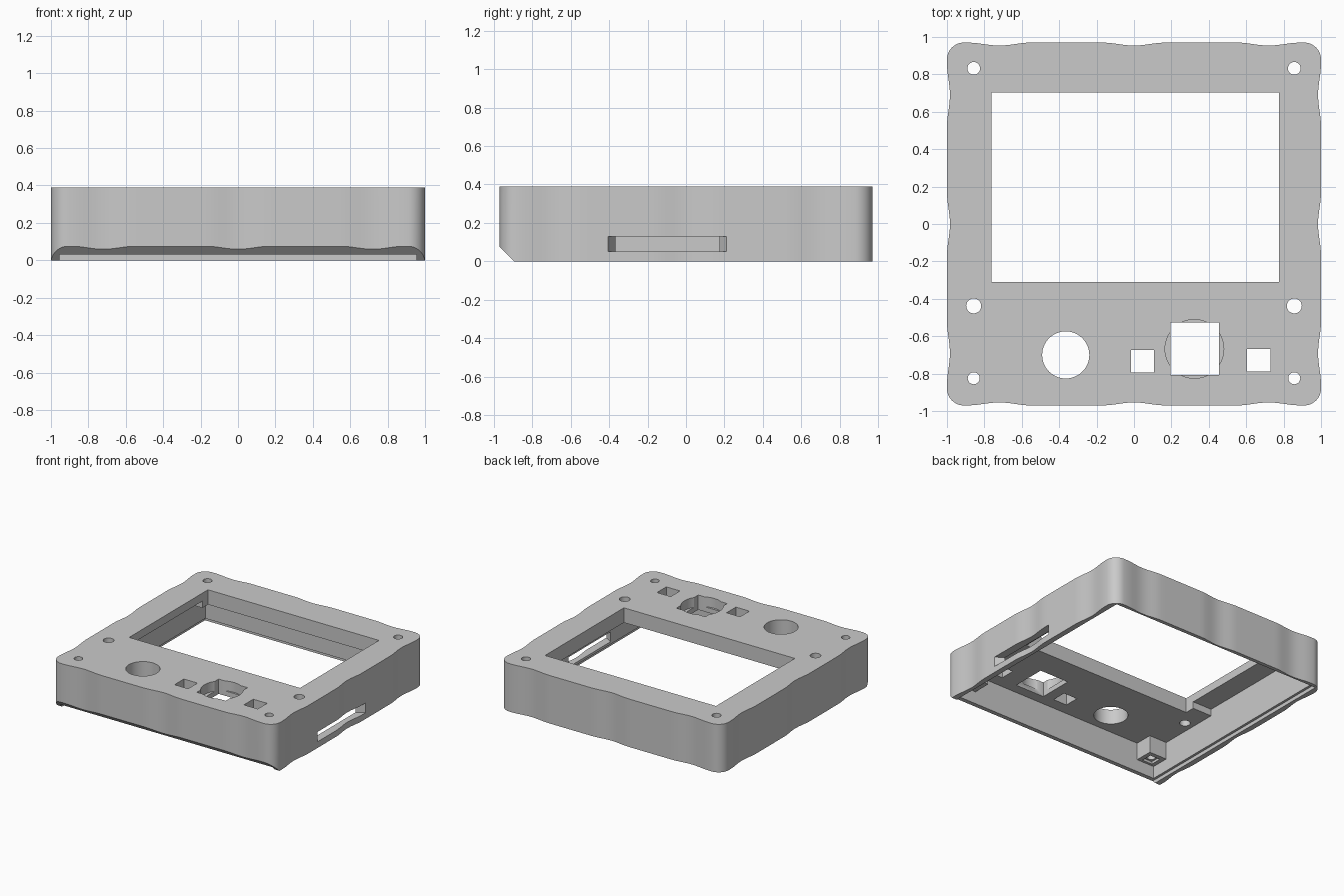
import bpy, bmesh, math

cube = bpy.data.objects.get("Cube")
if cube:
    bpy.data.objects.remove(cube, do_unlink=True)

grey = bpy.data.materials.new("plain grey")
grey.use_nodes = True
COLOUR = (0.59, 0.59, 0.59, 1)
grey.diffuse_color = COLOUR
grey.node_tree.nodes["Principled BSDF"].inputs["Base Color"].default_value = COLOUR

HX, HY, H = 1.0, 0.97, 0.39


def prism(name, pts, lo, hi, axis="z"):
    """Extrude an (x, y) outline along z, or a (y, z) outline along x."""
    place = (lambda p, t: (p[0], p[1], t)) if axis == "z" else (lambda p, t: (t, p[0], p[1]))
    bm = bmesh.new()
    a = [bm.verts.new(place(p, lo)) for p in pts]
    b = [bm.verts.new(place(p, hi)) for p in pts]
    bm.faces.new(a)
    bm.faces.new(b)
    for i in range(len(pts)):
        j = (i + 1) % len(pts)
        bm.faces.new((a[i], a[j], b[j], b[i]))
    bmesh.ops.recalc_face_normals(bm, faces=bm.faces)
    mesh = bpy.data.meshes.new(name)
    bm.to_mesh(mesh)
    bm.free()
    mesh.materials.append(grey)
    ob = bpy.data.objects.new(name, mesh)
    bpy.context.collection.objects.link(ob)
    return ob


def rect(x0, x1, y0, y1):
    return [(x0, y0), (x1, y0), (x1, y1), (x0, y1)]


def circle(x, y, r, n=40):
    return [(x + r * math.cos(2 * math.pi * i / n), y + r * math.sin(2 * math.pi * i / n)) for i in range(n)]


def combine(ob, tool, operation):
    """Apply a boolean and throw the tool away."""
    tool.hide_render = True
    mod = ob.modifiers.new("combine", "BOOLEAN")
    mod.operation = operation
    mod.solver = "EXACT"
    mod.object = tool
    bpy.context.view_layer.objects.active = ob
    bpy.ops.object.modifier_apply(modifier=mod.name)
    bpy.data.objects.remove(tool, do_unlink=True)


def cut(pts, lo, hi, axis="z"):
    combine(body, prism("cutter", pts, lo, hi, axis), "DIFFERENCE")


def dip(t, spread):
    """Depth of the shallow scallops along one side."""
    for c in (-spread, 0, spread):
        d = abs(t - c) / 0.17
        if d < 1:
            return 0.016 * (0.5 + 0.5 * math.cos(math.pi * d))
    return 0


def wavy_outline(r=0.09, n=60):
    pts = []
    sides = ((HX, HY, 0, 0.69), (HY, HX, 90, 0.72), (HX, HY, 180, 0.69), (HY, HX, 270, 0.72))
    for reach, half, turn, spread in sides:
        a = math.radians(turn)
        ca, sa = math.cos(a), math.sin(a)
        local = []
        for i in range(n + 1):
            t = (half - r) * (2 * i / n - 1)
            local.append((reach - dip(t, spread), t))
        for i in range(1, 10):
            q = math.radians(9 * i)
            local.append((reach - r + r * math.cos(q), half - r + r * math.sin(q)))
        pts += [(u * ca - v * sa, u * sa + v * ca) for u, v in local]
    return pts


# Wavy case shell with a chamfered lower front edge
body = prism("case_shell", wavy_outline(), 0, H)
cut([(-1.1, -0.125), (-0.77, -0.125), (-0.97, 0.075), (-1.1, 0.205)], -1.2, 1.2, "x")

# Main cavity, pin recess beside the window and sliding lid recess
cut(rect(-0.935, 0.935, -0.89, 0.915), -0.1, 0.27)
cut(rect(-0.935, -0.7, -0.23, 0.63), 0.1, 0.325)
cut(rect(-0.955, 0.955, -1.2, 0.94), -0.1, 0.03)

# Front screw posts with square nut seats, and screw holes
for s in (-1, 1):
    x = s * 0.857
    combine(body, prism("screw_post", rect(x - 0.08, x + 0.08, -0.905, -0.745), 0.13, 0.32), "UNION")
    cut(rect(x - 0.045, x + 0.045, -0.87, -0.78), 0.05, 0.15)
    for y, r in ((0.832, 0.034), (-0.438, 0.04), (-0.825, 0.032)):
        cut(circle(x, y, r, 28), 0.1, 0.5)

# Screen window, round dial hole and button openings
cut(rect(-0.762, 0.775, -0.31, 0.703), 0.1, 0.5)
cut(circle(-0.365, -0.7, 0.126, 56), 0.1, 0.5)
cut(rect(-0.015, 0.107, -0.793, -0.673), 0.1, 0.5)
cut(rect(0.605, 0.729, -0.788, -0.668), 0.1, 0.5)

# Round recess with a square opening
cut(circle(0.323, -0.668, 0.157, 56), 0.31, 0.5)
cut(rect(0.195, 0.455, -0.807, -0.527), 0.1, 0.5)

# Flared slot in the left wall
cut([(0.92, -0.358), (1.0, -0.405), (1.1, -0.464), (1.1, 0.26), (1.0, 0.21), (0.92, 0.165)], 0.05, 0.13)

# Smooth scallops and holes, crisp edges
bpy.ops.object.select_all(action="DESELECT")
body.select_set(True)
bpy.context.view_layer.objects.active = body
bpy.ops.object.shade_smooth_by_angle(angle=math.radians(30))
